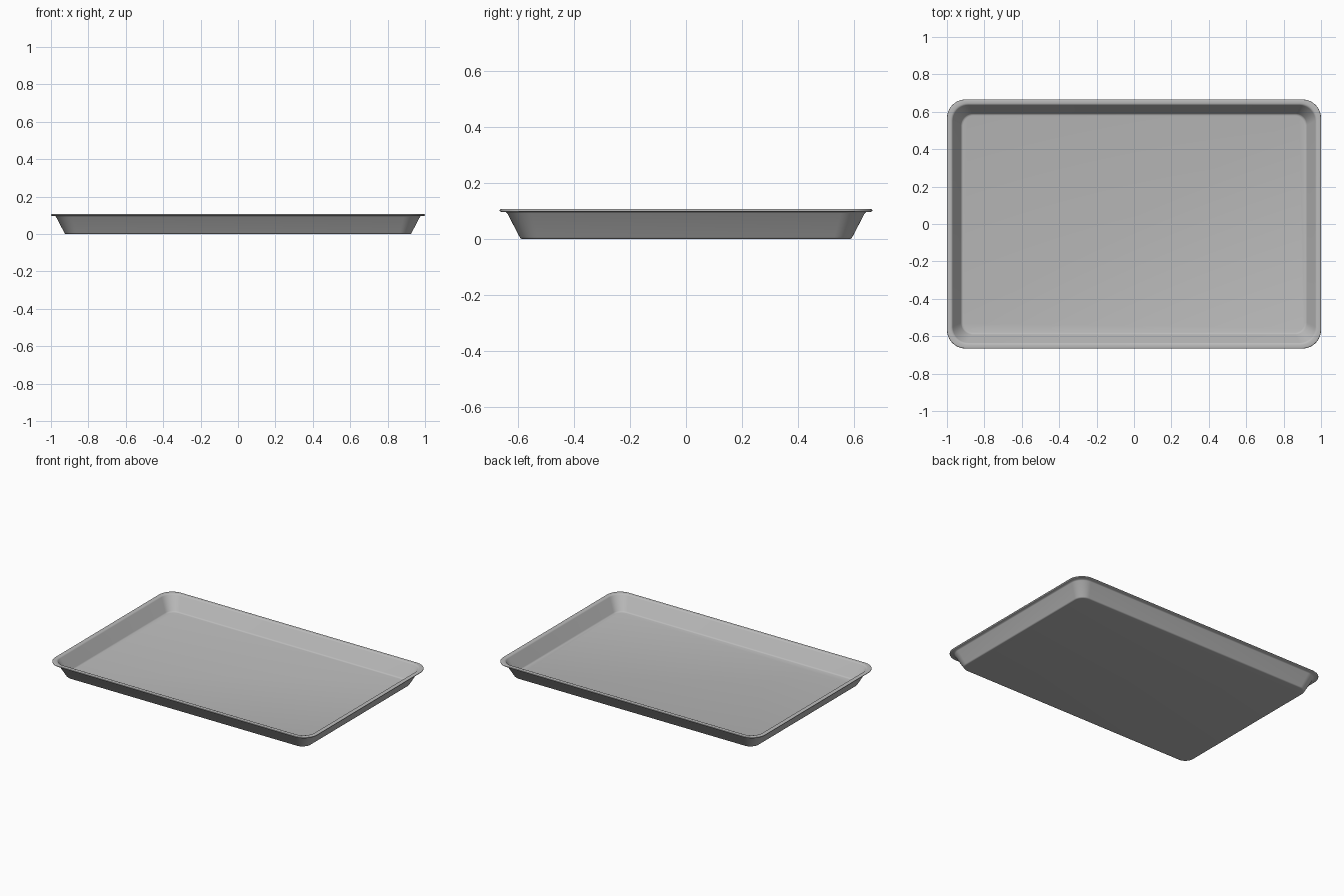
import bpy
import bmesh
from math import sin, cos, pi

cube = bpy.data.objects.get("Cube")
if cube:
    bpy.data.objects.remove(cube, do_unlink=True)

HALF_X, HALF_Y = 1.0, 0.666
CORNER_STEPS = 10

metal = bpy.data.materials.new("brushed grey metal")
metal.use_nodes = True
grey = (0.5, 0.5, 0.5, 1)
metal.diffuse_color = grey
metal.node_tree.nodes["Principled BSDF"].inputs["Base Color"].default_value = grey


def rounded_ring(bm, inset, z):
    """Rounded rectangle of vertices, set in from the outer rim."""
    radius = 0.1 - 0.5 * inset
    cx, cy = HALF_X - inset - radius, HALF_Y - inset - radius
    ring = []
    for quarter, (sx, sy) in enumerate([(1, 1), (-1, 1), (-1, -1), (1, -1)]):
        for i in range(CORNER_STEPS + 1):
            a = (quarter + i / CORNER_STEPS) * pi / 2
            ring.append(bm.verts.new((sx * cx + radius * cos(a),
                                      sy * cy + radius * sin(a), z)))
    return ring


# Cross-section (inset, height): underside, outer wall, rolled rim, inner wall, floor
profile = [(0.082, 0), (0.076, 0.001), (0.072, 0.006), (0.027, 0.092), (0.022, 0.097)]
for i in range(7):
    a = -pi / 2 + i * pi / 6
    profile.append((0.005 - 0.005 * cos(a), 0.102 + 0.005 * sin(a)))
profile += [(0.021, 0.107), (0.027, 0.105), (0.031, 0.1),
            (0.075, 0.014), (0.079, 0.009), (0.086, 0.007)]

bm = bmesh.new()
rings = [rounded_ring(bm, inset, z) for inset, z in profile]
for low, high in zip(rings, rings[1:]):
    for i in range(len(low)):
        j = (i + 1) % len(low)
        bm.faces.new((low[i], low[j], high[j], high[i]))
bm.faces.new(rings[0][::-1])
bm.faces.new(rings[-1])
bmesh.ops.recalc_face_normals(bm, faces=bm.faces)

mesh = bpy.data.meshes.new("baking_tray")
bm.to_mesh(mesh)
bm.free()
mesh.materials.append(metal)
tray = bpy.data.objects.new("baking_tray", mesh)
bpy.context.collection.objects.link(tray)

# Smooth rounded corners and rolled edges
bpy.ops.object.select_all(action="DESELECT")
tray.select_set(True)
bpy.context.view_layer.objects.active = tray
bpy.ops.object.shade_smooth_by_angle(angle=pi / 4)
